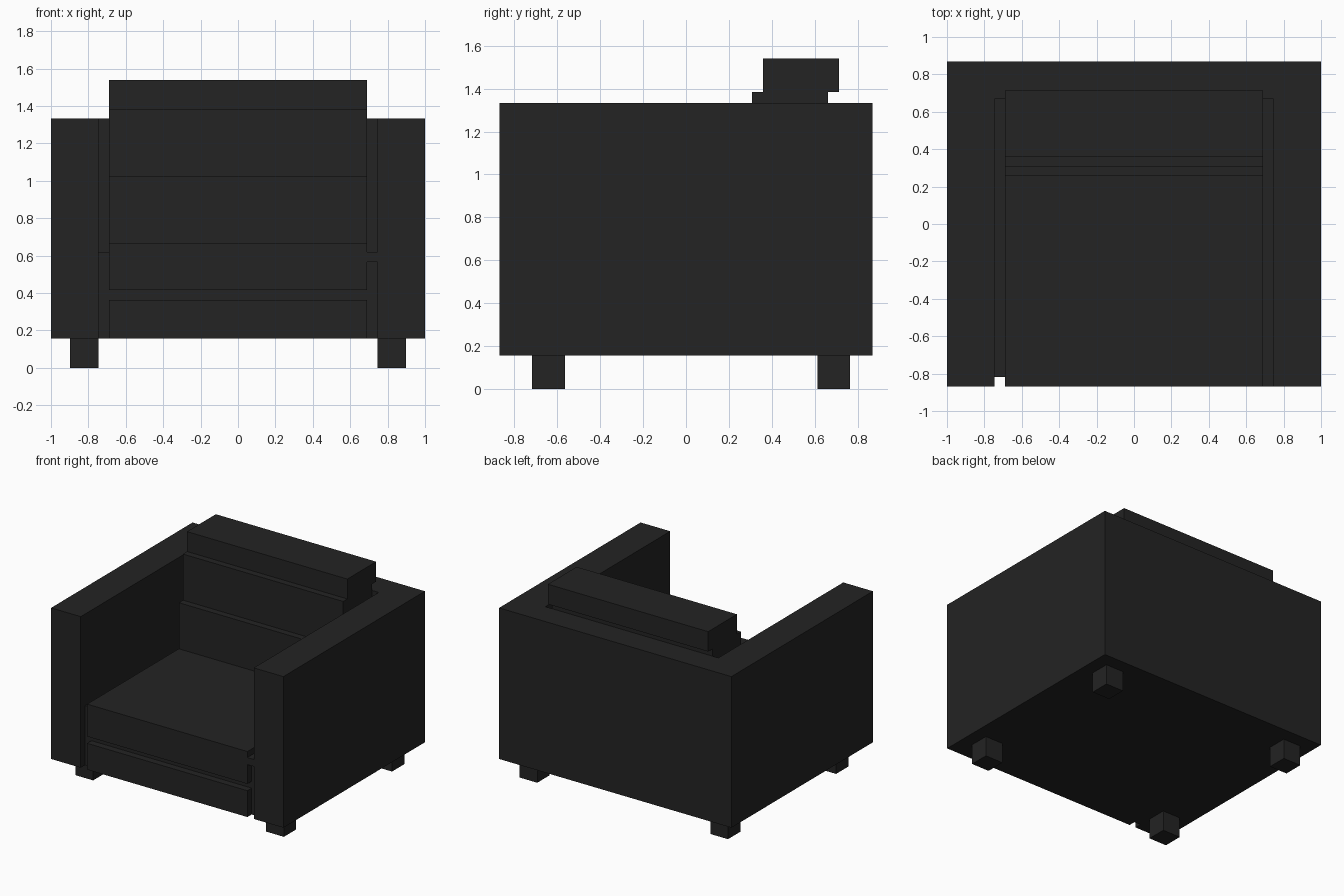
import bpy, bmesh

if "Cube" in bpy.data.objects:
    bpy.data.objects.remove(bpy.data.objects["Cube"])

# One dark upholstery colour
charcoal = bpy.data.materials.new("charcoal")
charcoal.diffuse_color = (0.017, 0.017, 0.017, 1)
charcoal.use_nodes = True
charcoal.node_tree.nodes["Principled BSDF"].inputs["Base Color"].default_value = charcoal.diffuse_color


def prism(name, outline, z0, z1):
    """Extrude a plan outline (counter-clockwise) from z0 up to z1."""
    bm = bmesh.new()
    base = bm.faces.new([bm.verts.new((x, y, z0)) for x, y in outline])
    top = bmesh.ops.extrude_face_region(bm, geom=[base], use_keep_orig=True)
    for v in top["geom"]:
        if isinstance(v, bmesh.types.BMVert):
            v.co.z = z1
    bmesh.ops.recalc_face_normals(bm, faces=bm.faces)
    mesh = bpy.data.meshes.new(name)
    bm.to_mesh(mesh)
    bm.free()
    mesh.materials.append(charcoal)
    obj = bpy.data.objects.new(name, mesh)
    bpy.context.collection.objects.link(obj)
    return obj


def box(name, x0, x1, y0, y1, z0, z1):
    return prism(name, [(x0, y0), (x1, y0), (x1, y1), (x0, y1)], z0, z1)


FRONT, BACK = -0.87, 0.87
BOTTOM, INNER, CUSHION = 0.157, 0.745, 0.69

# Arms and back wall as one U-shaped shell
prism("arms_and_back", [(-1, FRONT), (-INNER, FRONT), (-INNER, 0.667), (INNER, 0.667),
                        (INNER, FRONT), (1, FRONT), (1, BACK), (-1, BACK)], BOTTOM, 1.333)

# Platform under the seat, set back from the front
box("seat_platform", -INNER, INNER, -0.817, 0.667, BOTTOM, 0.62)

# Short tab closing the right-hand gap beside the seat
box("side_tab", CUSHION, INNER, FRONT, -0.817, 0.565, 0.62)

# Front panel and seat cushion
box("front_panel", -CUSHION, CUSHION, FRONT, -0.817, BOTTOM, 0.362)
box("seat_cushion", -CUSHION, CUSHION, FRONT, 0.61, 0.415, 0.667)

# Back cushions, each stepped further back than the one below
for i, (z0, z1) in enumerate([(0.667, 1.026), (1.026, 1.385), (1.385, 1.54)]):
    y = 0.257 + 0.051 * i
    box(f"back_cushion_{i + 1}", -CUSHION, CUSHION, y, y + 0.354, z0, z1)

# Four square feet
for side, sx in (("left", -1), ("right", 1)):
    for end, y in (("front", -0.717), ("back", 0.613)):
        xs = sorted((sx * 0.745, sx * 0.897))
        box(f"{end}_{side}_foot", xs[0], xs[1], y, y + 0.152, 0, BOTTOM)
